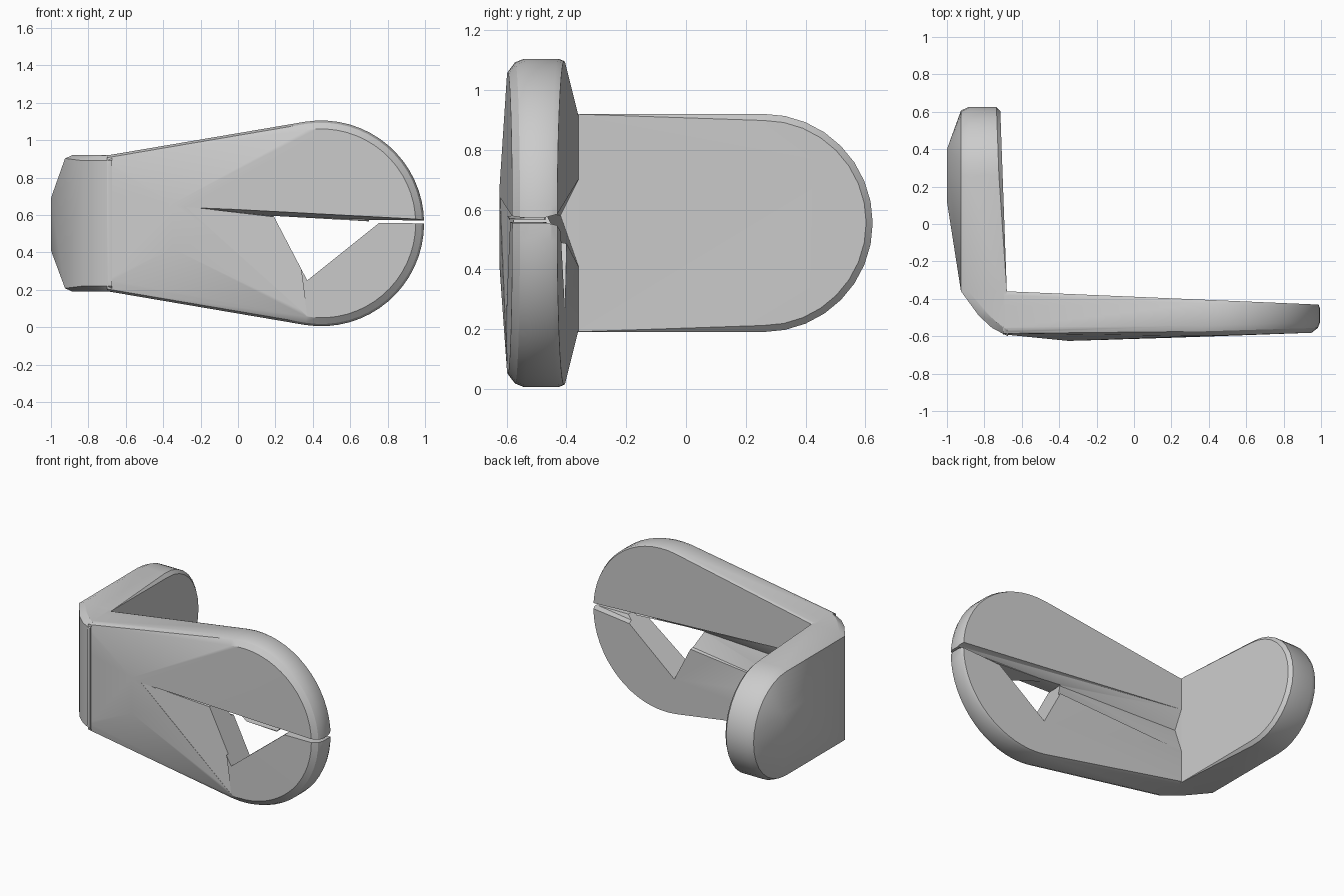
import bpy, bmesh
from math import sin, cos, radians

if "Cube" in bpy.data.objects:
    bpy.data.objects.remove(bpy.data.objects["Cube"])

ZC = 0.555


def hull(name, pts):
    """Convex solid around the given points."""
    bm = bmesh.new()
    for p in pts:
        bm.verts.new(p)
    res = bmesh.ops.convex_hull(bm, input=bm.verts[:])
    junk = {e for e in res["geom_interior"] + res["geom_unused"] if isinstance(e, bmesh.types.BMVert)}
    bmesh.ops.delete(bm, geom=list(junk), context='VERTS')
    bmesh.ops.recalc_face_normals(bm, faces=bm.faces[:])
    me = bpy.data.meshes.new(name)
    bm.to_mesh(me)
    bm.free()
    ob = bpy.data.objects.new(name, me)
    bpy.context.collection.objects.link(ob)
    return ob


def boolean(target, other, op):
    mod = target.modifiers.new(op.lower(), 'BOOLEAN')
    mod.operation, mod.solver, mod.object = op, 'EXACT', other
    bpy.context.view_layer.objects.active = target
    bpy.ops.object.modifier_apply(modifier=mod.name)
    bpy.data.objects.remove(other)


def prism(name, outline, y0=-0.8, y1=-0.2):
    return hull(name, [(x, y, z) for x, z in outline for y in (y0, y1)])


def back_y(x):
    return -0.36 - 0.0425 * (x + 0.68)


def front_y(x):
    return -0.61 + 0.03 * max(0, x)


# Tapered arm with a round end, slightly domed front and sharp back
def arm_ring(inset, yfun):
    pts = []
    for i in range(33):
        a = radians(-99 + 198 * i / 32)
        r = 0.55 - inset
        x = 0.445 + r * cos(a)
        pts.append((x, yfun(x), ZC + r * sin(a)))
    for s in (-1, 1):
        pts.append((-0.70, yfun(-0.70), ZC + s * (0.363 - inset)))
    return pts


arm_pts = arm_ring(0.008, back_y) + arm_ring(0, lambda x: back_y(x) - 0.02)
arm_pts += arm_ring(0, lambda x: front_y(x) + 0.055)
arm_pts += arm_ring(0.012, lambda x: front_y(x) + 0.025)
arm_pts += [(x, y + 0.02 * (x < -0.6), z) for x, y, z in arm_ring(0.045, front_y)]
arm_pts += [(-0.35, -0.625, 0.42), (-0.35, -0.625, 0.66), (0.1, -0.612, ZC)]
bracket = hull("split_clip_bracket", arm_pts)


# Side plate with round end, domed outside and rounded corner
def plate_ring(x, inset, slope=0.0, y_start=-0.36):
    pts = []
    for i in range(17):
        a = radians(-90 + 180 * i / 16)
        y = 0.26 + (0.365 - inset) * cos(a)
        pts.append((x + slope * y, y, ZC + (0.365 - inset) * sin(a)))
    for s in (-1, 1):
        pts.append((x + slope * y_start, y_start, ZC + s * (0.365 - inset)))
    return pts


plate_pts = plate_ring(-0.693, 0.022, -0.036) + plate_ring(-0.713, 0, -0.036)
plate_pts += plate_ring(-0.885, 0) + plate_ring(-0.925, 0.018)
plate_pts += [(-1.0, y, z) for y in (0.12, 0.40) for z in (0.41, 0.69)]
corner = [(-0.91, -0.33), (-0.88, -0.41), (-0.83, -0.49), (-0.76, -0.555), (-0.675, -0.60)]
for x, y in corner:
    plate_pts += [(x, y, ZC + s * 0.335) for s in (-1, 1)]
    plate_pts += [(x + 0.025 * (x < -0.7), y + 0.03, ZC + s * 0.364) for s in (-1, 1)]
plate_pts += [(-0.68, back_y(-0.68), ZC + s * 0.364) for s in (-1, 1)]
boolean(bracket, hull("side_plate", plate_pts), 'UNION')

# Triangular window and the thin slit at the tip
boolean(bracket, prism("window", [(0.19, 0.595), (0.76, 0.562), (0.37, 0.25)]), 'DIFFERENCE')
boolean(bracket, prism("slit", [(0.70, 0.572), (1.1, 0.571), (1.1, 0.553), (0.70, 0.559)]), 'DIFFERENCE')

# Slanted groove under the front edge of the upper jaw
boolean(bracket, hull("front_groove", [
    (-0.28, -0.64, 0.645), (1.1, -0.64, 0.576), (1.1, -0.50, 0.563),
    (0.195, -0.50, 0.592), (0.195, -0.64, 0.588), (1.1, -0.64, 0.553)]), 'DIFFERENCE')

# Shallow sloping facet on the front of the lower jaw
facet = [(-0.28, -0.622, 0.643), (0.37, -0.598, 0.06), (0.30, -0.565, 0.588)]
boolean(bracket, hull("front_facet", facet + [(x, -0.8, z) for x, y, z in facet]), 'DIFFERENCE')

# V groove along the back, widest at the inside corner
boolean(bracket, hull("back_groove", [
    (-0.677, -0.36, 0.70), (-0.677, -0.42, 0.58), (-0.677, -0.36, 0.41),
    (-0.677, -0.30, 0.70), (-0.677, -0.30, 0.41),
    (0.20, -0.47, 0.590), (0.20, -0.40, 0.585), (0.20, -0.30, 0.585),
    (1.1, -0.48, 0.565), (1.1, -0.43, 0.578), (1.1, -0.30, 0.578), (1.1, -0.43, 0.555)]), 'DIFFERENCE')

# Smooth rounded edges, keep hard creases
bpy.ops.object.select_all(action='DESELECT')
bracket.select_set(True)
bpy.context.view_layer.objects.active = bracket
bpy.ops.object.shade_smooth_by_angle(angle=radians(30))
